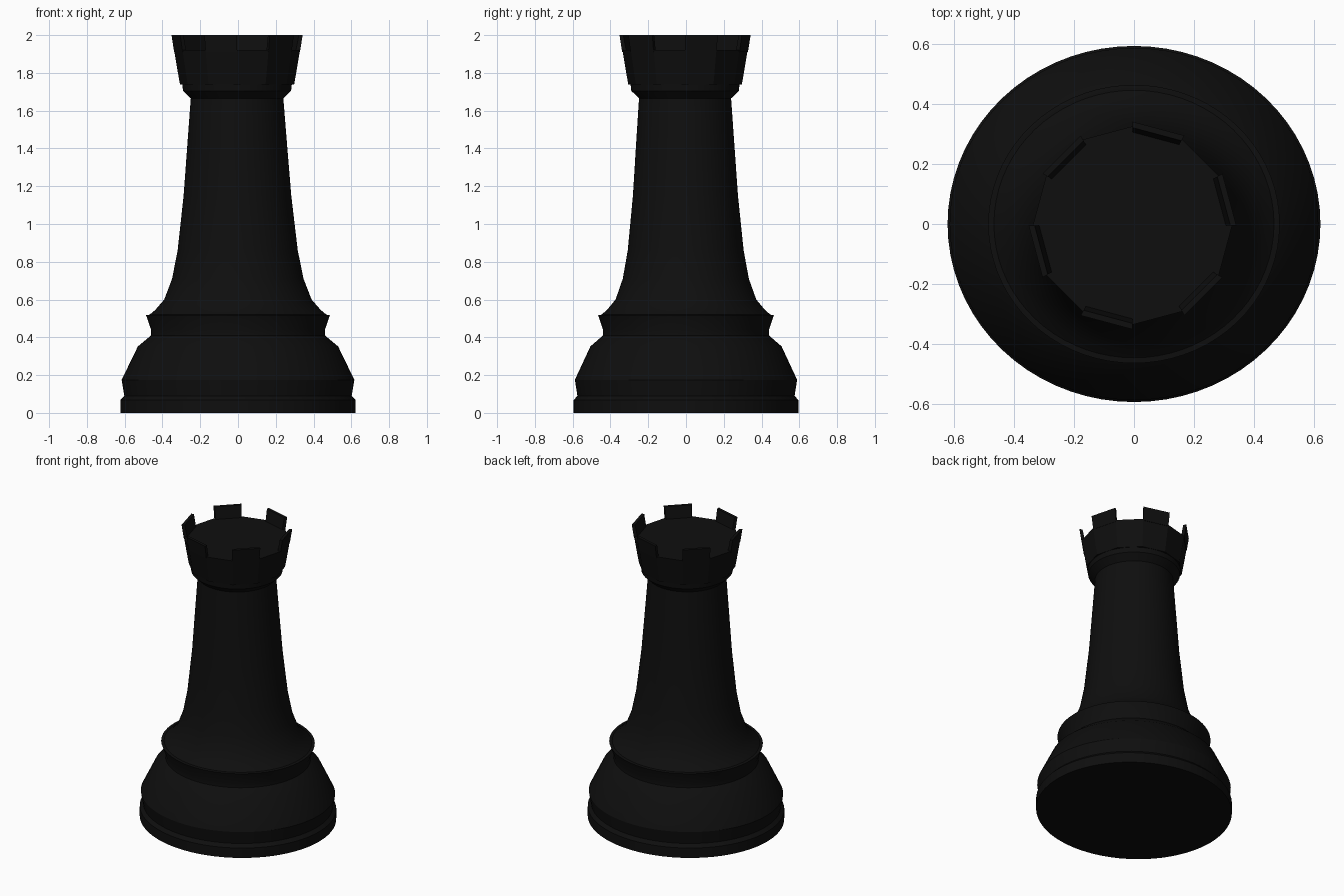
import bpy, bmesh, math

if "Cube" in bpy.data.objects:
    bpy.data.objects.remove(bpy.data.objects["Cube"])

black = bpy.data.materials.new("black")
black.diffuse_color = (0.0045, 0.0045, 0.0045, 1)
black.use_nodes = True
black.node_tree.nodes["Principled BSDF"].inputs["Base Color"].default_value = black.diffuse_color


def squash(z):
    # the base is slightly oval, the tower becomes round towards the top
    return 0.955 + 0.04 * min(max((z - 0.6) / 1.06, 0), 1)


def shift(z):
    return -0.005 * min(max((z - 0.5) / 1.1, 0), 1)


def finish(bm, name, smooth):
    bmesh.ops.recalc_face_normals(bm, faces=bm.faces)
    mesh = bpy.data.meshes.new(name)
    bm.to_mesh(mesh)
    bm.free()
    mesh.materials.append(black)
    obj = bpy.data.objects.new(name, mesh)
    bpy.context.collection.objects.link(obj)
    if smooth:
        bpy.ops.object.select_all(action='DESELECT')
        obj.select_set(True)
        bpy.context.view_layer.objects.active = obj
        bpy.ops.object.shade_smooth_by_angle(angle=math.radians(25))
    return obj


def lathe(name, profile, sides, smooth=True):
    bm = bmesh.new()
    rings = []
    for r, z in profile:
        rings.append([bm.verts.new((r * math.cos(2 * math.pi * i / sides) + shift(z),
                                    r * squash(z) * math.sin(2 * math.pi * i / sides) + shift(z), z))
                      for i in range(sides)])
    for a, b in zip(rings, rings[1:]):
        for i in range(sides):
            j = (i + 1) % sides
            bm.faces.new((a[i], a[j], b[j], b[i]))
    bm.faces.new(rings[0])
    bm.faces.new(rings[-1])
    return finish(bm, name, smooth)


# Stepped foot with flared moulding and ring
lathe("base", [(0.623, 0), (0.623, 0.068), (0.602, 0.09), (0.616, 0.175), (0.53, 0.352),
               (0.46, 0.41), (0.46, 0.44), (0.487, 0.518), (0.468, 0.52)], 72)

# Tapering tower and neck collar
lathe("tower", [(0.468, 0.52), (0.438, 0.545), (0.39, 0.60), (0.348, 0.71), (0.318, 0.86),
                (0.285, 1.15), (0.264, 1.42), (0.245, 1.665), (0.286, 1.705), (0.29, 1.74)], 72)

# Twelve-sided crown up to the floor of the battlements
lathe("crown", [(0.302, 1.738), (0.313, 1.80), (0.333, 1.92)], 12, smooth=False)

# Six thin battlements on alternate sides
bm = bmesh.new()
for k in range(6):
    a0, a1 = math.radians(60 * k), math.radians(60 * k + 30)
    c = [[bm.verts.new((r * math.cos(a) + shift(z), r * math.sin(a) + shift(z), z))
          for r, z in ((0.333, 1.91), (0.347, 2.0), (0.327, 2.0), (0.31, 1.91))]
         for a in (a0, a1)]
    bm.faces.new(c[0])
    bm.faces.new(c[1])
    for i in range(4):
        j = (i + 1) % 4
        bm.faces.new((c[0][i], c[0][j], c[1][j], c[1][i]))
finish(bm, "battlements", False)
